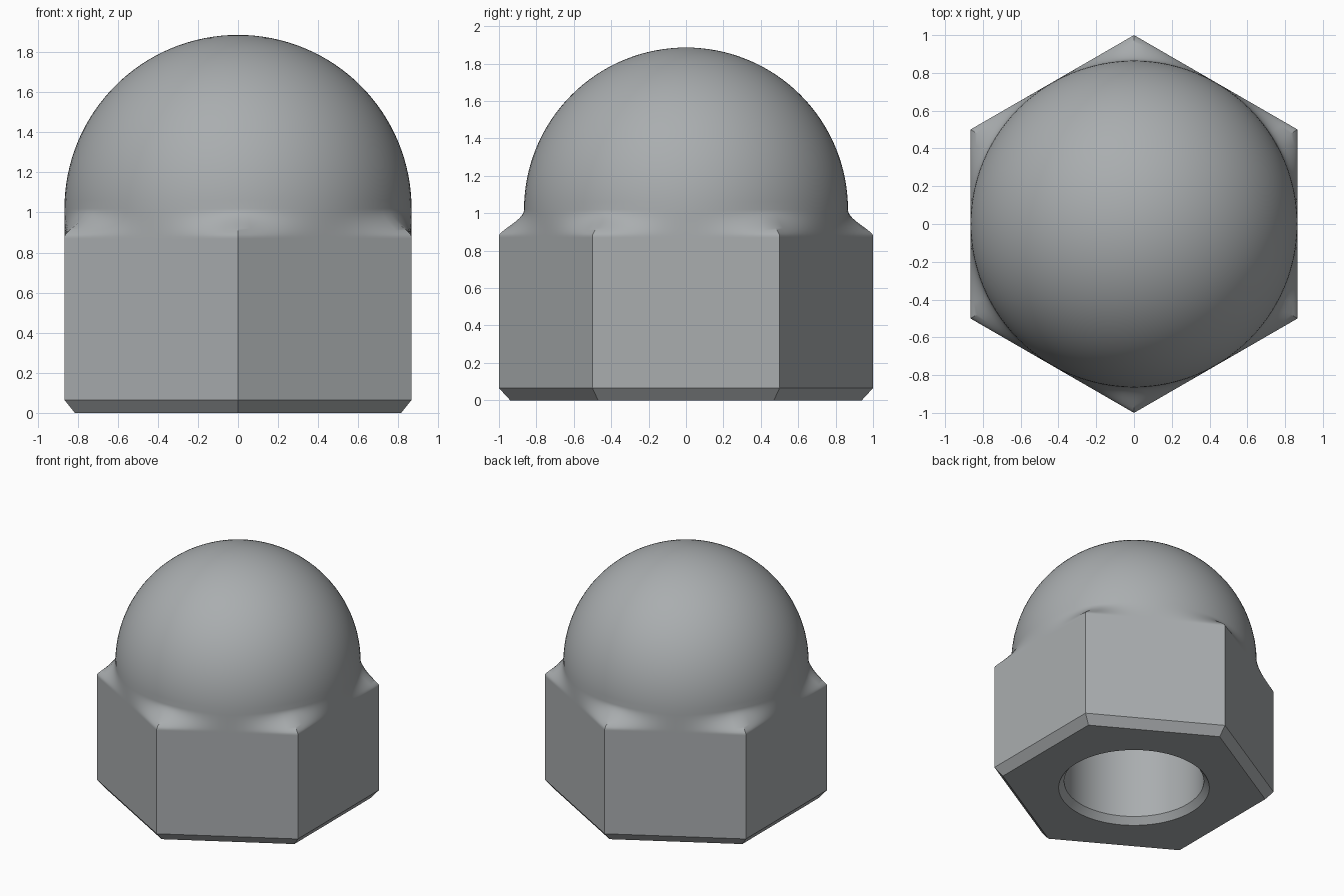
import bpy, bmesh, math

if "Cube" in bpy.data.objects:
    bpy.data.objects.remove(bpy.data.objects["Cube"])

SEG = 96                      # divisible by 6 so ring points land on the corners
FLAT = math.sqrt(3) / 2       # half width across the flats, also dome radius
DOME_Z = 1.02


def hex_radius(a):
    """Distance from the axis to a hexagon of corner radius 1 with corners on y."""
    d = (a + math.pi / 2) % (math.pi / 3) - math.pi / 6
    return FLAT / math.cos(d)


def smooth(t):
    return t * t * (3 - 2 * t)


def ring(bm, z, radius):
    verts = []
    for i in range(SEG):
        a = math.pi / 2 + 2 * math.pi * i / SEG
        r = radius(a)
        verts.append(bm.verts.new((r * math.cos(a), r * math.sin(a), z)))
    return verts


def circle(r):
    return lambda a: r


def scaled_hex(s):
    return lambda a: s * hex_radius(a)


def blended(w):
    return lambda a: FLAT + (hex_radius(a) - FLAT) * w


bm = bmesh.new()
rings = []

# Blind bore with a conical end, then the countersink at the mouth
for r, z in ((0.493, 1.10), (0.493, 0.06), (0.493, 0.05), (0.532, 0.0)):
    rings.append(ring(bm, z, circle(r)))

# Bottom face, lower chamfer and hexagonal sides
for s, z in ((0.94, 0.0), (1.0, 0.065), (1.0, 0.87)):
    rings.append(ring(bm, z, scaled_hex(s)))

# Shoulder blending the hexagon into the round dome
STEPS = 14
for i in range(STEPS + 1):
    t = i / STEPS
    w = 1 - smooth(t ** 0.8)
    rings.append(ring(bm, 0.88 + (DOME_Z - 0.88) * t, blended(w)))

# Hemispherical dome
for i in range(1, 32):
    a = math.pi / 2 * i / 32
    rings.append(ring(bm, DOME_Z + FLAT * math.sin(a), circle(FLAT * math.cos(a))))

for low, high in zip(rings, rings[1:]):
    for i in range(SEG):
        j = (i + 1) % SEG
        bm.faces.new((low[i], low[j], high[j], high[i]))

# Close the dome top and the bore end
for loop, z in ((rings[-1], DOME_Z + FLAT), (rings[0], 1.25)):
    tip = bm.verts.new((0, 0, z))
    for i in range(SEG):
        bm.faces.new((loop[i], loop[(i + 1) % SEG], tip))

bmesh.ops.recalc_face_normals(bm, faces=bm.faces)
mesh = bpy.data.meshes.new("dome_nut")
bm.to_mesh(mesh)
bm.free()

steel = bpy.data.materials.new("steel_grey")
steel.diffuse_color = (0.40, 0.42, 0.43, 1)
steel.use_nodes = True
steel.node_tree.nodes["Principled BSDF"].inputs["Base Color"].default_value = steel.diffuse_color
mesh.materials.append(steel)

nut = bpy.data.objects.new("dome_nut", mesh)
bpy.context.collection.objects.link(nut)
bpy.context.view_layer.objects.active = nut
nut.select_set(True)
bpy.ops.object.shade_smooth_by_angle(angle=math.radians(30))
